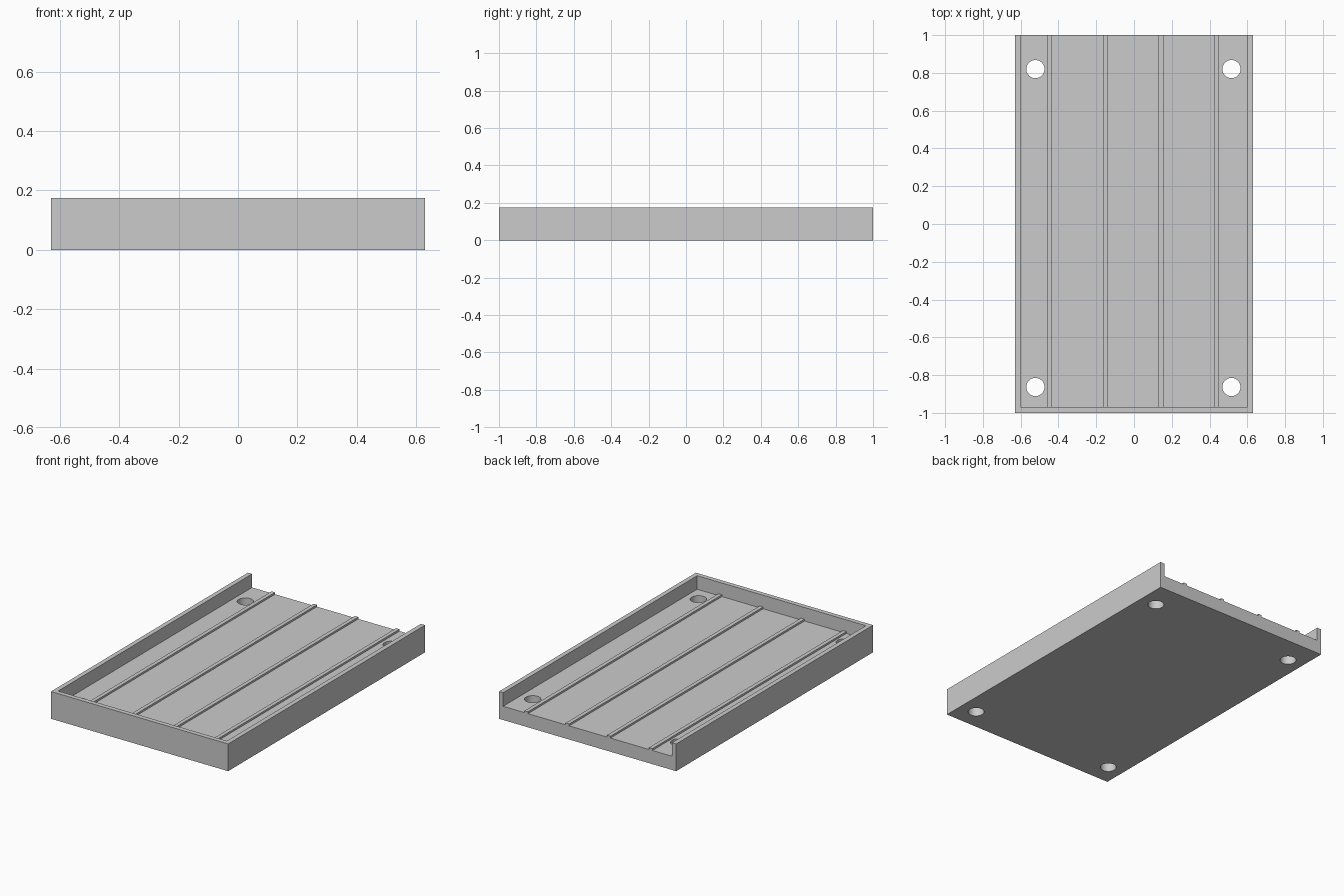
import bpy
import math

cube = bpy.data.objects.get("Cube")
if cube:
    bpy.data.objects.remove(cube, do_unlink=True)

W, L, H = 0.63, 1.0, 0.175      # half width, half length, height
FLOOR, WALL = 0.088, 0.03       # floor height, wall thickness
RIDGE_W, RIDGE_H = 0.025, 0.012

grey = bpy.data.materials.new("plain grey")
grey.use_nodes = True
colour = (0.6, 0.6, 0.6, 1)
grey.diffuse_color = colour
grey.node_tree.nodes["Principled BSDF"].inputs["Base Color"].default_value = colour


def box(name, x, y, z):
    """Box spanning the given (low, high) ranges."""
    spans = (x, y, z)
    bpy.ops.mesh.primitive_cube_add(size=1)
    ob = bpy.context.object
    ob.name = name
    for v in ob.data.vertices:
        v.co = [lo if c < 0 else hi for c, (lo, hi) in zip(v.co, spans)]
    ob.data.materials.append(grey)
    return ob


def cut(target, cutter):
    mod = target.modifiers.new("cut", 'BOOLEAN')
    mod.operation = 'DIFFERENCE'
    mod.solver = 'EXACT'
    mod.object = cutter
    bpy.context.view_layer.objects.active = target
    bpy.ops.object.modifier_apply(modifier=mod.name)
    bpy.data.objects.remove(cutter, do_unlink=True)


# Tray: solid slab hollowed from above, open at the back
tray = box("tray", (-W, W), (-L, L), (0, H))
cut(tray, box("hollow", (WALL - W, W - WALL), (WALL - L, L + 0.1), (FLOOR, H + 0.1)))

# Four round through holes near the corners
for x in (-0.522, 0.516):
    for y in (-0.863, 0.82):
        bpy.ops.mesh.primitive_cylinder_add(vertices=48, radius=0.048, depth=1, location=(x, y, 0))
        drill = bpy.context.object
        drill.data.materials.append(grey)
        cut(tray, drill)

bpy.ops.object.select_all(action='DESELECT')
tray.select_set(True)
bpy.context.view_layer.objects.active = tray
bpy.ops.object.shade_smooth_by_angle(angle=math.radians(30))

# Low ridges running the length of the floor
for i, x in enumerate((-0.449, -0.151, 0.143, 0.436)):
    box(f"floor_ridge_{i + 1}", (x - RIDGE_W / 2, x + RIDGE_W / 2),
        (WALL - L, L), (FLOOR, FLOOR + RIDGE_H))
